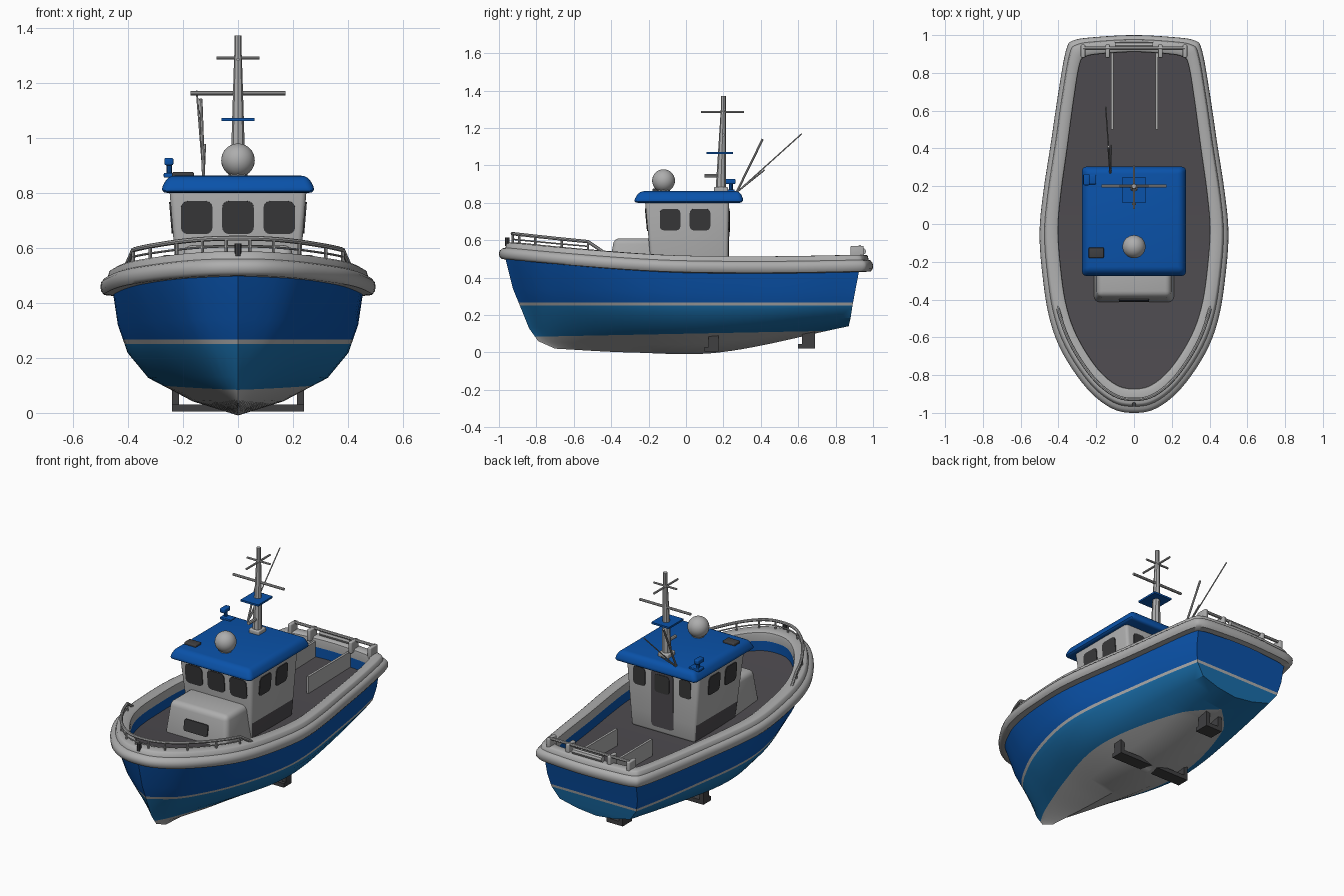
import bpy, bmesh, math
from mathutils import Vector

if "Cube" in bpy.data.objects:
    bpy.data.objects.remove(bpy.data.objects["Cube"])


def material(name, r, g, b):
    m = bpy.data.materials.new(name)
    m.diffuse_color = (r, g, b, 1)
    m.use_nodes = True
    m.node_tree.nodes["Principled BSDF"].inputs["Base Color"].default_value = m.diffuse_color
    return m


GREY = material("light grey", .42, .42, .42)
BLUE = material("deep blue", .003, .085, .40)
SEA = material("lighter blue", .010, .155, .40)
DECK = material("deck grey", .075, .07, .078)
GLASS = material("dark glass", .04, .04, .042)
METAL = material("dark metal", .05, .05, .053)


def make(name, bm, mats, rule=None, cuts=(), angle=35):
    """Cut the mesh with planes, colour faces by rule, and add it to the scene."""
    for co, no in cuts:
        bmesh.ops.bisect_plane(bm, geom=bm.verts[:] + bm.edges[:] + bm.faces[:], plane_co=co, plane_no=no)
    bmesh.ops.recalc_face_normals(bm, faces=bm.faces)
    if rule:
        for f in bm.faces:
            f.material_index = rule(f.calc_center_median(), f.normal)
    me = bpy.data.meshes.new(name)
    bm.to_mesh(me)
    bm.free()
    for m in mats:
        me.materials.append(m)
    ob = bpy.data.objects.new(name, me)
    bpy.context.collection.objects.link(ob)
    smooth(ob, angle)
    return ob


def smooth(ob, angle=35):
    bpy.ops.object.select_all(action='DESELECT')
    ob.select_set(True)
    bpy.context.view_layer.objects.active = ob
    bpy.ops.object.shade_smooth_by_angle(angle=math.radians(angle))


def block(name, mat, lo, hi, bevel=0, seg=3, **kw):
    """Tapered box from two rectangles (x0, x1, y0, y1, z)."""
    bm = bmesh.new()
    v = [bm.verts.new(p) for a in (lo, hi) for p in
         ((a[0], a[2], a[4]), (a[1], a[2], a[4]), (a[1], a[3], a[4]), (a[0], a[3], a[4]))]
    for q in ((3, 2, 1, 0), (4, 5, 6, 7), (0, 1, 5, 4), (1, 2, 6, 5), (2, 3, 7, 6), (3, 0, 4, 7)):
        bm.faces.new([v[i] for i in q])
    if bevel:
        bmesh.ops.bevel(bm, geom=bm.edges[:], offset=bevel, segments=seg, profile=.5, affect='EDGES')
    return make(name, bm, mat if isinstance(mat, list) else [mat], **kw)


def box(name, mat, x0, x1, y0, y1, z0, z1, bevel=0):
    return block(name, mat, (x0, x1, y0, y1, z0), (x0, x1, y0, y1, z1), bevel)


def tube(name, mat, pts, r, r_end=None):
    cu = bpy.data.curves.new(name, 'CURVE')
    cu.dimensions, cu.bevel_depth, cu.bevel_resolution, cu.use_fill_caps = '3D', r, 2, True
    sp = cu.splines.new('POLY')
    sp.points.add(len(pts) - 1)
    for p, c in zip(sp.points, pts):
        p.co = (*c, 1)
    if r_end:
        sp.points[-1].radius = r_end / r
    cu.materials.append(mat)
    ob = bpy.data.objects.new(name, cu)
    bpy.context.collection.objects.link(ob)
    bpy.ops.object.select_all(action='DESELECT')
    ob.select_set(True)
    bpy.context.view_layer.objects.active = ob
    bpy.ops.object.convert(target='MESH')
    smooth(bpy.context.view_layer.objects.active)


def plate(name, mat, c, u, v, w, h, rad=.02, t=.004):
    """Thin rounded rectangle lying in the plane of u and v."""
    c, u, v = Vector(c), Vector(u).normalized(), Vector(v).normalized()
    n = u.cross(v)
    bm = bmesh.new()
    rings = []
    for s in (-t, t):
        ring = []
        for k in range(4):
            for j in range(5):
                a = math.pi / 2 * (k + j / 4)
                cx = (w / 2 - rad) * (1 if k in (0, 3) else -1) + rad * math.cos(a)
                cy = (h / 2 - rad) * (1 if k < 2 else -1) + rad * math.sin(a)
                ring.append(bm.verts.new(c + u * cx + v * cy + n * s))
        rings.append(ring)
        bm.faces.new(ring)
    for i in range(20):
        j = (i + 1) % 20
        bm.faces.new((rings[0][i], rings[0][j], rings[1][j], rings[1][i]))
    make(name, bm, [mat])


def interp(xs, ys, x):
    """Smooth curve through points."""
    n = len(xs)
    d = [(ys[min(i + 1, n - 1)] - ys[max(i - 1, 0)]) / (xs[min(i + 1, n - 1)] - xs[max(i - 1, 0)]) for i in range(n)]
    i = max(k for k in range(n - 1) if xs[k] <= x or k == 0)
    h = xs[i + 1] - xs[i]
    t = (x - xs[i]) / h
    return ((2*t**3 - 3*t*t + 1) * ys[i] + (t**3 - 2*t*t + t) * h * d[i]
            + (3*t*t - 2*t**3) * ys[i + 1] + (t**3 - t*t) * h * d[i + 1])


# Hull: six lines per side, run from stem to transom
S = [0, .05, .15, .25, .38, .48, .59, .72, .88, 1]
FULL = [0, .44, .74, .89, .98, 1, .955, .87, .78, .68]
FINE = [0, .10, .33, .57, .85, .97, 1, .95, .84, .75]
ROWS = [  # bow y, stern y, half width, z along the length
    (-.70, .87, 0, (.02, 0, 0, .14)), (-.79, .873, .17, (.06, .045, .05, .155)),
    (-.84, .88, .33, (.13, .13, .13, .185)), (-.88, .89, .405, (.23, .22, .22, .25)),
    (-.925, .905, .44, (.34, .33, .32, .33)), (-.97, .93, .457, (.52, .48, .452, .46))]
bm = bmesh.new()
grid = []
for i in range(37):
    s = (i / 36) ** 1.4
    half = []
    for k, (b, e, w, zs) in enumerate(ROWS):
        m = k / 5
        x = w * max(0, (1 - m) * interp(S, FINE, s) + m * interp(S, FULL, s))
        half.append((x, b + (e - b) * s, interp([0, .25, .56, 1], zs, s)))
    sec = [(-x, y, z) for x, y, z in half[:0:-1]] + half
    grid.append([bm.verts.new(p) for p in sec])
for a, b in zip(grid, grid[1:]):
    for k in range(10):
        bm.faces.new((a[k], a[k + 1], b[k + 1], b[k]))
g = grid[-1]
for k in range(5):
    bm.faces.new((g[k], g[k + 1], g[9 - k], g[10 - k]) if k < 4 else (g[4], g[5], g[6]))
bmesh.ops.remove_doubles(bm, verts=bm.verts, dist=.0005)
make("hull", bm, [GREY, SEA, BLUE],
     lambda c, n: 0 if c.z < .1 + .02 * c.y or .25 < c.z < .266 else (1 if c.z < .25 else 2),
     [((0, 0, .1), (0, -.02, 1)), ((0, 0, .25), (0, 0, 1)), ((0, 0, .266), (0, 0, 1))])

# Gunwale outline from above, bow to stern, with one mirrored point at each end
OUT = [(-.12, -.975), (0, -1), (.12, -.975), (.25, -.87), (.38, -.68), (.45, -.49), (.487, -.25), (.5, -.04),
       (.48, .17), (.44, .43), (.40, .70), (.36, .92), (.32, .972), (.2, .99), (0, 1), (-.2, .99)]
half = []
for i in range(1, len(OUT) - 2):
    p = [Vector(q) for q in OUT[i - 1:i + 3]]
    for j in range(5):
        t = j / 5
        half.append(.5 * (2*p[1] + (p[2] - p[0])*t + (2*p[0] - 5*p[1] + 4*p[2] - p[3])*t*t
                          + (3*p[1] - p[0] - 3*p[2] + p[3])*t**3))
half.append(Vector((0, 1)))


def rail_z(y):
    return interp([-1, -.7, -.3, 0, .5, 1], [.53, .503, .473, .46, .457, .465], y)


def inset(p, f, dz):
    """Point on the gunwale: f = 0 outer edge, 1 inner edge."""
    return (p[0] * (1 - .2 * f), p[1] * (1 - .11 * f) + .02 * f, rail_z(p[1]) + dz)


# Gunwale with fender, cap and inner bulwark
PROFILE = [(.5, -.035), (.12, -.031), (.02, -.018), (0, 0), (.03, .014), (.14, .026), (.26, .03),
           (.32, .052), (.4, .057), (.85, .057), (.97, .05), (1, .035), (1, 0), (1, -.065)]
loop = half + [Vector((-p.x, p.y)) for p in half[-2:0:-1]]
bm = bmesh.new()
rings = [[bm.verts.new(inset(p, f, dz)) for f, dz in PROFILE] for p in loop]
for i, a in enumerate(rings):
    b = rings[(i + 1) % len(rings)]
    for k in range(len(PROFILE) - 1):
        bm.faces.new((a[k], a[k + 1], b[k + 1], b[k])).material_index = int(k == len(PROFILE) - 2)
make("gunwale", bm, [GREY, BLUE], angle=45)

# Deck
bm = bmesh.new()
pairs = [[bm.verts.new(inset((s * p.x, p.y), 1, -.06)) for s in (-1, 1)] for p in half]
for a, b in zip(pairs, pairs[1:]):
    bm.faces.new((a[0], a[1], b[1], b[0]))
bmesh.ops.remove_doubles(bm, verts=bm.verts, dist=.0005)
make("deck", bm, [DECK])

# Bow handrails and posts
bow = [p for p in half if p.y < -.56]
bow = [Vector((-p.x, p.y)) for p in bow[:0:-1]] + bow
top = [inset(p, .55, .105 - .012 * (p.y + 1)) for p in bow]
ends = [inset((s * .455, -.48), .55, .05) for s in (-1, 1)]
tube("bow_handrail", GREY, [ends[0]] + top + [ends[1]], .009)
tube("bow_lower_rail", GREY, [inset(p, .55, .075) for p in bow], .004)
for i in range(0, len(bow), 4):
    tube("bow_rail_post", GREY, [inset(bow[i], .55, .05), top[i]], .006)
tube("bow_bitt", METAL, [(0, -.955, .57), (0, -.955, .615)], .012)

# Trunk cabin in front of the wheelhouse
block("trunk_cabin", GREY, (-.215, .215, -.42, -.15, .38), (-.195, .195, -.385, -.15, .61), .03, 4)
plate("trunk_hatch", GLASS, (0, -.405, .50), (1, 0, 0), (0, .035, .23), .16, .07, .012)

# Wheelhouse, with dark lower side walls
block("wheelhouse", [GREY, DECK], (-.215, .215, -.18, .225, .39), (-.25, .25, -.22, .23, .82), .018,
      rule=lambda c, n: int(c.z < .50 and abs(n.x) > .8), cuts=[((0, 0, .50), (0, 0, 1))])
for x in (-.15, 0, .15):
    plate("front_window", GLASS, (x, -.2105, .71), (1, 0, 0), (0, -.04, .42), .115, .12, .025)
for s in (-1, 1):
    for y in (-.085, .075):
        plate("side_window", GLASS, (s * .2417, y, .71), (0, s, 0), (s * .035, 0, .42), .11, .115, .022)
    plate("rear_window", GLASS, (s * .155, .2285, .71), (-1, 0, 0), (0, .005, .42), .08, .11, .02)
plate("rear_door", DECK, (0, .227, .60), (-1, 0, 0), (0, .005, .42), .15, .34, .02)
plate("door_window", GLASS, (0, .231, .70), (-1, 0, 0), (0, .005, .42), .10, .11, .02)

# Roof and the equipment on it
block("roof", BLUE, (-.285, .285, -.285, .312, .80), (-.255, .255, -.25, .29, .862), .025, 4)
bm = bmesh.new()
bmesh.ops.create_uvsphere(bm, u_segments=28, v_segments=16, radius=.061)
bmesh.ops.translate(bm, verts=bm.verts, vec=(0, -.12, .918))
make("radar_dome", bm, [GREY])
tube("dome_base", GREY, [(0, -.12, .85), (0, -.12, .875)], .035)
box("roof_vent", METAL, -.24, -.16, -.18, -.125, .855, .875, .005)
box("searchlight_foot", BLUE, -.27, -.20, .21, .26, .855, .872, .004)
tube("searchlight_post", BLUE, [(-.25, .24, .86), (-.25, .24, .91)], .010)
box("searchlight", BLUE, -.268, -.235, .205, .265, .90, .927, .006)

# Mast, spreaders and aerials
tube("mast", GREY, [(0, .185, .85), (0, .20, 1.30)], .028, .014)
tube("mast_top", GREY, [(0, .20, 1.28), (0, .20, 1.372)], .013)
box("mast_foot", GREY, -.035, .035, .15, .225, .855, .885, .006)
box("mast_platform", BLUE, -.06, .06, .11, .25, 1.06, 1.071)
tube("mast_bracket", GREY, [(0, .10, .945), (0, .19, .945)], .010)
tube("wide_spreader", GREY, [(-.172, .20, 1.162), (.172, .20, 1.162)], .008)
tube("upper_spreader", GREY, [(-.078, .20, 1.29), (.078, .20, 1.29)], .006)
tube("fore_aft_spreader", GREY, [(0, .08, 1.285), (0, .31, 1.285)], .006)
for end, r in (((-.15, .62, 1.17), .0035), ((-.135, .41, 1.14), .006), ((-.12, .42, .975), .004)):
    tube("aerial", GREY, [(-.125, .27, .855), end], r)

# Stern pounds and towing frame
for x in (-.115, .12):
    box("pound_board", GREY, x - .007, x + .007, .50, .91, .39, .50)
tube("stern_bar", GREY, [(-.27, .93, .565), (.27, .93, .565)], .009)
tube("stern_roller", GREY, [(-.10, .945, .54), (.10, .945, .54)], .018)
for x in (-.27, -.14, .14, .27):
    box("stern_post", GREY, x - .012, x + .012, .88, .95, .50, .57, .006)

# Support cradle and small rear bracket below the hull
for name, w, y0, y1, z0, z1 in (("cradle", .24, .10, .175, .005, .11), ("rear_bracket", .055, .60, .69, .02, .13)):
    box(name + "_bar", METAL, -w, w, y0, y1, z0, z0 + .025)
    for s in (-1, 1):
        x = s * (w - .0125)
        box(name + "_leg", METAL, x - .0125, x + .0125, y0 + .02, y1, z0, z1)
